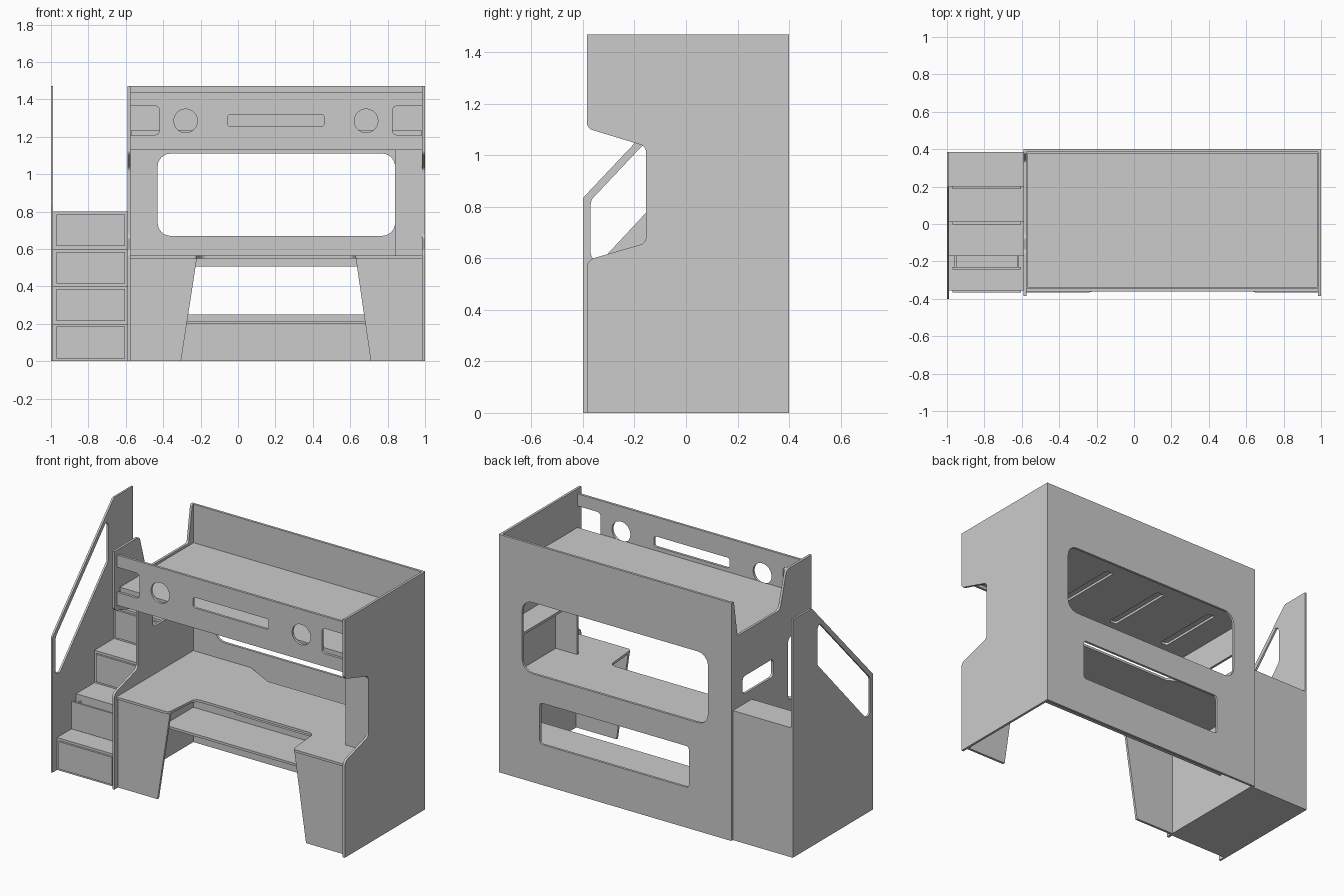
import bpy, bmesh
from math import pi, cos, sin, tan
from mathutils import Vector, Matrix

if "Cube" in bpy.data.objects:
    bpy.data.objects.remove(bpy.data.objects["Cube"])

T = 0.015  # board thickness


def rounded(points, seg=6):
    """Outline from (a, b[, radius]) corners."""
    out = []
    n = len(points)
    for i, p in enumerate(points):
        r = p[2] if len(p) > 2 else 0
        v = Vector(p[:2])
        if r == 0:
            out.append(v)
            continue
        d0 = (Vector(points[i - 1][:2]) - v).normalized()
        d1 = (Vector(points[(i + 1) % n][:2]) - v).normalized()
        half = d0.angle(d1) / 2
        mid = (d0 + d1).normalized()
        c = v + mid * (r / sin(half))
        s, e = v + d0 * (r / tan(half)) - c, v + d1 * (r / tan(half)) - c
        for k in range(seg + 1):
            t = k / seg
            w = pi - 2 * half
            out.append(c + (s * sin((1 - t) * w) + e * sin(t * w)) / sin(w))
    return out


def rect(a0, a1, b0, b1, r=0):
    return rounded([(a0, b0, r), (a1, b0, r), (a1, b1, r), (a0, b1, r)])


def circle(a, b, r, n=32):
    return [Vector((a + r * cos(2 * pi * k / n), b + r * sin(2 * pi * k / n))) for k in range(n)]


AXES = {
    'x': Matrix(((0, 0, 1, 0), (1, 0, 0, 0), (0, 1, 0, 0), (0, 0, 0, 1))),   # outline in y, z
    'y': Matrix(((1, 0, 0, 0), (0, 0, -1, 0), (0, 1, 0, 0), (0, 0, 0, 1))),  # outline in x, z
    'z': Matrix.Identity(4),                                                # outline in x, y
}


def plate(name, axis, lo, hi, outline, holes=()):
    """Board with holes, spanning lo..hi along an axis."""
    cu = bpy.data.curves.new(name + "_outline", 'CURVE')
    cu.dimensions = '2D'
    cu.fill_mode = 'BOTH'
    cu.extrude = (hi - lo) / 2
    for loop in [outline, *holes]:
        sp = cu.splines.new('POLY')
        sp.points.add(len(loop) - 1)
        for pt, v in zip(sp.points, loop):
            pt.co = (v[0], v[1], 0, 1)
        sp.use_cyclic_u = True
    tmp = bpy.data.objects.new(name + "_tmp", cu)
    bpy.context.collection.objects.link(tmp)
    dg = bpy.context.evaluated_depsgraph_get()
    me = bpy.data.meshes.new_from_object(tmp.evaluated_get(dg))
    bpy.data.objects.remove(tmp)
    bm = bmesh.new()
    bm.from_mesh(me)
    bmesh.ops.remove_doubles(bm, verts=bm.verts, dist=1e-5)
    bm.transform(AXES[axis])
    off = Vector((0, 0, 0))
    off['xyz'.index(axis)] = (lo + hi) / 2
    bmesh.ops.translate(bm, verts=bm.verts, vec=off)
    bmesh.ops.recalc_face_normals(bm, faces=bm.faces)
    for f in bm.faces:
        f.smooth = False
    bm.to_mesh(me)
    bm.free()
    me.name = name
    ob = bpy.data.objects.new(name, me)
    bpy.context.collection.objects.link(ob)
    return ob


def box(name, x0, x1, y0, y1, z0, z1):
    return plate(name, 'z', z0, z1, rect(x0, x1, y0, y1))


# Bed end panels with the front notch; the left one has a stair entry
notch = [(-0.385, 1.105, 0.03), (-0.155, 1.035, 0.03), (-0.155, 0.66, 0.03),
         (-0.385, 0.593, 0.04), (-0.385, 0)]
plate("right_end_panel", 'x', 1 - T, 1,
      rounded([(0.4, 0), (0.4, 1.47), (-0.385, 1.47)] + notch))
entry = [(0.375, 1.47, 0.01), (0.34, 1.245, 0.02), (-0.075, 1.245, 0.04), (-0.14, 1.47, 0.03)]
plate("left_end_panel", 'x', -0.59, -0.59 + T,
      rounded([(0.4, 0), (0.4, 1.47)] + entry + [(-0.385, 1.47)] + notch),
      [rect(-0.01, 0.29, 0.86, 0.97, 0.025)])

# Back panel with window and lower opening
L, R = -0.59 + T, 1 - T
plate("back_panel", 'y', 0.385, 0.4, rect(L, R, 0, 1.47),
      [rect(-0.43, 0.84, 0.67, 1.11, 0.07), rect(-0.3, 0.72, 0.25, 0.505, 0.02)])
for ob in (bpy.data.objects["back_panel"],):
    for v in ob.data.vertices:      # outline plane runs along -y
        v.co.y = v.co.y

# Front guard rail with open ends, portholes and slot
plate("front_rail", 'y', -0.36, -0.345, rounded([
    (L, 1.13), (R, 1.13), (R, 1.21), (0.825, 1.21, 0.025), (0.825, 1.365, 0.025), (R, 1.365),
    (R, 1.44), (L, 1.44), (L, 1.365), (-0.42, 1.365, 0.025), (-0.42, 1.21, 0.025), (L, 1.21)]),
    [circle(-0.28, 1.285, 0.063), circle(0.685, 1.285, 0.063),
     rect(-0.055, 0.46, 1.255, 1.32, 0.015)])

# Bed base with ventilation slots, and mattress
plate("bed_base", 'z', 1.15, 1.165, rect(L, R, -0.345, 0.385),
      [rect(x - 0.025, x + 0.025, -0.19, 0.25, 0.015) for x in (-0.385, 0.005, 0.395, 0.785)])
box("mattress", L + 0.005, R - 0.005, -0.34, 0.38, 1.165, 1.235)

# Desk top with knee cutout and rear cable gap
plate("desk_top", 'z', 0.55, 0.565, rounded([
    (L, -0.365), (-0.22, -0.365, 0.02), (-0.2, -0.13, 0.04), (0.61, -0.13, 0.04),
    (0.63, -0.365, 0.02), (R, -0.365), (R, 0.385), (0.8, 0.385), (0.64, 0.29, 0.03),
    (0.0, 0.29, 0.03), (-0.18, 0.385), (L, 0.385)]))

# Tapered desk legs
plate("desk_leg_left", 'y', -0.35, -0.335, rounded([(L, 0), (-0.305, 0), (-0.22, 0.55), (L, 0.55)]))
plate("desk_leg_right", 'y', -0.35, -0.335, rounded([(0.71, 0), (R, 0), (R, 0.55), (0.63, 0.55)]))

# Low rear shelf, corner upright and its small shelf
box("low_shelf", L, R, 0.1, 0.385, 0.2, 0.215)
box("corner_upright", 0.84, R, -0.15, -0.135, 0.565, 1.15)
box("corner_shelf", 0.84, R, -0.135, 0.385, 0.885, 0.9)

# Stair block
fronts = [-0.355, -0.17, 0.01, 0.2]
profile = [(0.385, 0)]
for i, y in enumerate(fronts):
    profile += [(y, 0.2 * i), (y, 0.2 * (i + 1))]
profile.append((0.385, 0.8))
SL, SR = -1 + 0.012, -0.59
plate("stair_block", 'x', SL, SR, rounded(profile))

# Drawer fronts; the second drawer is pulled out
for i, y in enumerate(fronts):
    z = 0.2 * i
    out = 0.06 if i == 1 else 0
    box(f"drawer_front_{i + 1}", -0.97, -0.605, y - 0.012 - out, y - out, z + 0.015, z + 0.185)
    if out:
        box("drawer_floor", -0.96, -0.615, y - out, y, z + 0.025, z + 0.035)
        for side, x in (("left", -0.96), ("right", -0.625)):
            box(f"drawer_side_{side}", x, x + 0.01, y - out, y, z + 0.025, z + 0.165)

# Outer stair panel with sloped handrail opening
plate("stair_side_panel", 'x', -1, SL,
      rounded([(-0.4, 0), (0.385, 0), (0.385, 1.47), (0.2, 1.47, 0.02), (-0.4, 0.835, 0.02)]),
      [rounded([(-0.37, 0.595, 0.025), (-0.325, 0.595, 0.02), (0.145, 1.1, 0.03),
                (0.145, 1.345, 0.03), (0.12, 1.345, 0.008), (-0.37, 0.825, 0.04)])])
